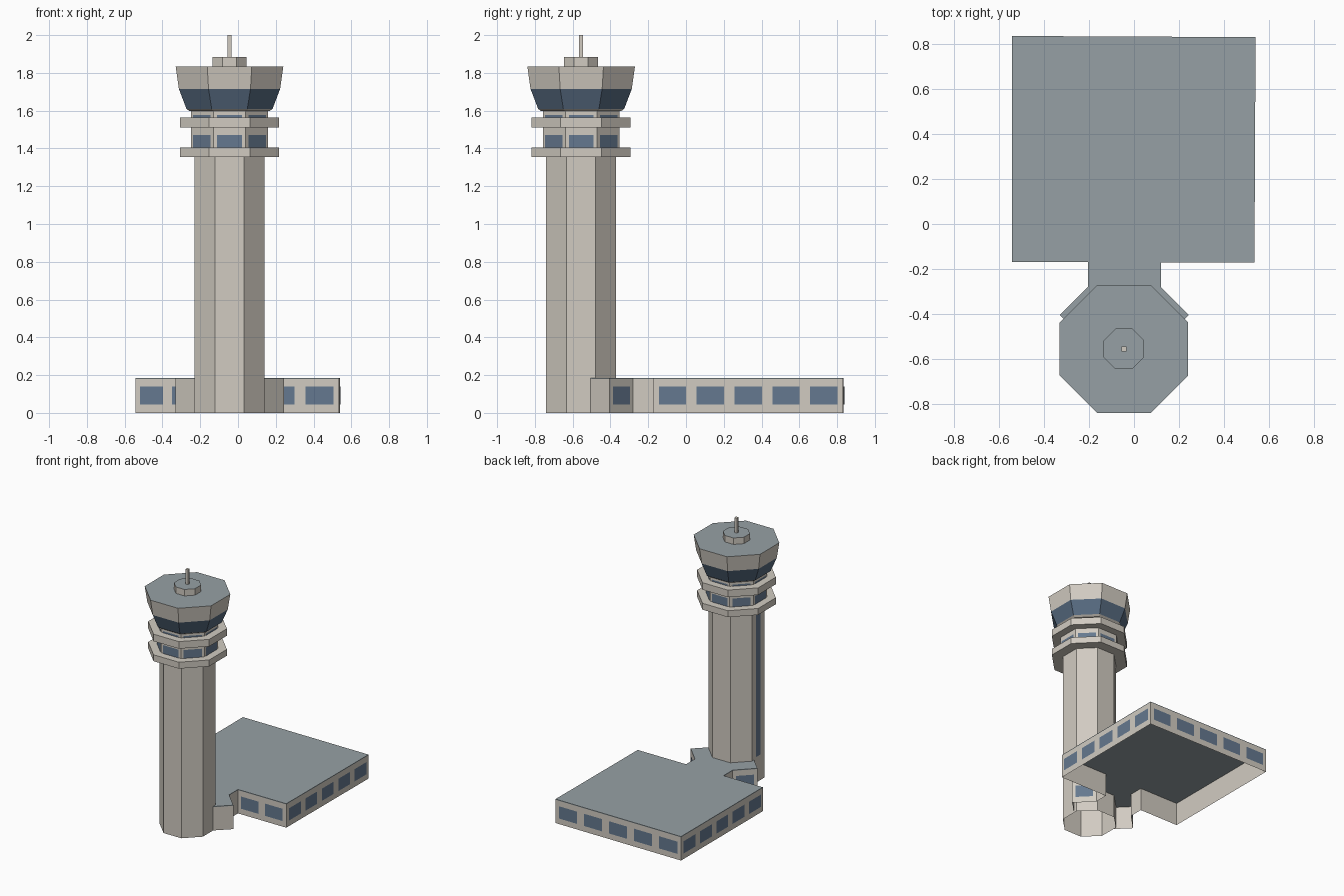
import bpy, math
from mathutils import Vector

if "Cube" in bpy.data.objects:
    bpy.data.objects.remove(bpy.data.objects["Cube"])

AX, AY = -0.045, -0.555          # tower axis


def material(name, rgb):
    m = bpy.data.materials.new(name)
    m.diffuse_color = (*[(c / 255) ** 2.2 for c in rgb], 1)
    m.use_nodes = True
    m.node_tree.nodes["Principled BSDF"].inputs["Base Color"].default_value = m.diffuse_color
    return m


WALL = material("warm concrete", (208, 202, 192))
ROOF = material("grey roofing", (149, 159, 163))
GLASS = material("window blue", (101, 120, 142))
CAB_GLASS = material("cab glass", (88, 107, 128))


def mesh_object(name, verts, faces, mats, indices=None):
    me = bpy.data.meshes.new(name)
    me.from_pydata([tuple(v) for v in verts], [], faces)
    for m in mats:
        me.materials.append(m)
    if indices:
        me.polygons.foreach_set("material_index", indices)
    me.update()
    ob = bpy.data.objects.new(name, me)
    bpy.context.collection.objects.link(ob)
    return ob


def ring(apothem, z, n=8):
    r = apothem / math.cos(math.pi / n)
    return [(AX + r * math.cos(2 * math.pi * (i + .5) / n),
             AY + r * math.sin(2 * math.pi * (i + .5) / n), z) for i in range(n)]


def prism(name, profile, mats, bands=None, bottom=True, top=0, n=8):
    """Stack of polygon rings (apothem, z); bands and top give material slots."""
    verts, faces, idx = [], [], []
    for a, z in profile:
        verts += ring(a, z, n)
    for k in range(len(profile) - 1):
        for i in range(n):
            j = (i + 1) % n
            faces.append((k * n + i, k * n + j, (k + 1) * n + j, (k + 1) * n + i))
            idx.append(bands[k] if bands else 0)
    if bottom:
        faces.append(tuple(reversed(range(n))))
        idx.append(0)
    if top is not None:
        faces.append(tuple(range(len(verts) - n, len(verts))))
        idx.append(top)
    return mesh_object(name, verts, faces, mats, idx)


def window_row(a, b, count, z0, z1, fill=0.7, lift=0.003):
    """Corner quads of evenly spaced panes on the wall from a to b (outside on the right)."""
    a, b = Vector((a[0], a[1], 0)), Vector((b[0], b[1], 0))
    d = b - a
    out = Vector((d.y, -d.x, 0)).normalized() * lift
    quads = []
    for i in range(count):
        p = a + d * ((i + .5 - fill / 2) / count) + out
        q = a + d * ((i + .5 + fill / 2) / count) + out
        quads.append([(p.x, p.y, z0), (q.x, q.y, z0), (q.x, q.y, z1), (p.x, p.y, z1)])
    return quads


def panes(name, quads):
    verts = [v for q in quads for v in q]
    faces = [tuple(range(4 * i, 4 * i + 4)) for i in range(len(quads))]
    return mesh_object(name, verts, faces, [GLASS])


# Tower shaft, open at the foot
prism("tower_shaft", [(0.185, 0), (0.185, 1.36)], [WALL], bottom=False)

# Tall window strip on the left face of the shaft
shaft = ring(0.185, 0)
panes("shaft_window_strip", window_row(shaft[3], shaft[4], 1, 0.2, 1.34, 0.38))

# Gallery: two projecting slabs around a windowed drum
prism("lower_gallery_slab", [(0.262, 1.355), (0.262, 1.405)], [WALL])
prism("upper_gallery_slab", [(0.262, 1.51), (0.262, 1.565)], [WALL])
prism("gallery_drum", [(0.203, 1.40), (0.203, 1.605)], [WALL])
drum = ring(0.203, 0)
quads = []
for i in range(8):
    for z0, z1 in ((1.405, 1.47), (1.56, 1.578)):
        quads += window_row(drum[i], drum[(i + 1) % 8], 1, z0, z1, 0.78)
panes("gallery_windows", quads)

# Control cab: flared glass, parapet band and flat roof
prism("control_cab",
      [(0.212, 1.598), (0.228, 1.61), (0.268, 1.715), (0.285, 1.835)],
      [WALL, CAB_GLASS, ROOF], bands=[0, 1, 0], top=2)
prism("roof_hatch", [(0.09, 1.835), (0.09, 1.885)], [WALL, ROOF], top=1)
prism("antenna", [(0.011, 1.885), (0.011, 2.0)], [WALL], n=4)

# Terminal building with a passage that flares around the tower
outline = [(0.14, -0.505), (0.243, -0.405), (0.12, -0.28), (0.12, -0.172),
           (0.535, -0.172), (0.54, 0.83), (-0.542, 0.835), (-0.542, -0.168),
           (-0.205, -0.168), (-0.205, -0.28), (-0.33, -0.405), (-0.23, -0.505)]
n = len(outline)
mesh_object("terminal_walls",
            [(x, y, z) for z in (0, 0.18) for x, y in outline],
            [(i, i + 1, n + i + 1, n + i) for i in range(n - 1)], [WALL])

# Roof plate, notched around the shaft
plan = outline + [v[:2] for v in (shaft[3], shaft[2], shaft[1], shaft[0])]
n = len(plan)
mesh_object("terminal_roof",
            [(x, y, z) for z in (0.18, 0.186) for x, y in plan],
            [tuple(reversed(range(n))), tuple(range(n, 2 * n))] +
            [(i, (i + 1) % n, n + (i + 1) % n, n + i) for i in range(n)], [ROOF])

# Terminal windows: wall number -> pane count
quads = []
for wall, count in {1: 1, 4: 5, 3: 2, 5: 5, 6: 5, 7: 2, 9: 1}.items():
    quads += window_row(outline[wall], outline[wall + 1], count, 0.045, 0.14, 0.72)
panes("terminal_windows", quads)
